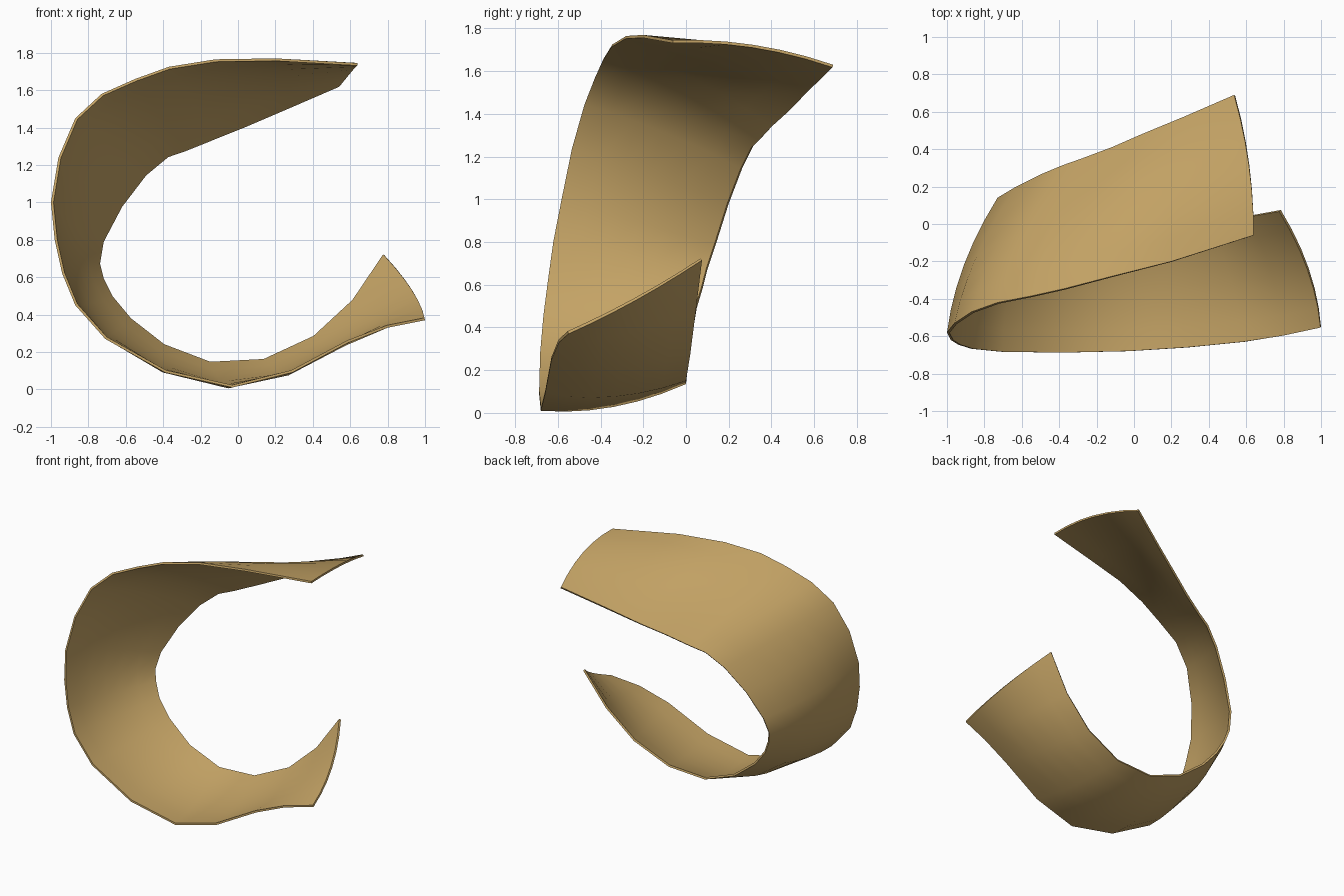
import bpy
from mathutils import Vector

# Matching stations along the two long edges of the curled strip,
# from the lower tip, round the left side, to the upper tip
STATIONS = [
    ((1.00, -0.55, 0.37), (0.785, 0.075, 0.715)),
    ((0.80, -0.595, 0.33), (0.62, 0.045, 0.47)),
    ((0.59, -0.63, 0.25), (0.41, 0.02, 0.275)),
    ((0.29, -0.66, 0.09), (0.14, 0.00, 0.15)),
    ((-0.03, -0.68, 0.01), (-0.15, 0.00, 0.135)),
    ((-0.39, -0.688, 0.09), (-0.40, 0.01, 0.23)),
    ((-0.71, -0.683, 0.27), (-0.58, 0.03, 0.37)),
    ((-0.87, -0.667, 0.45), (-0.68, 0.05, 0.49)),
    ((-0.94, -0.645, 0.62), (-0.73, 0.08, 0.59)),
    ((-0.98, -0.62, 0.80), (-0.75, 0.10, 0.67)),
    ((-1.00, -0.58, 1.00), (-0.73, 0.14, 0.79)),
    ((-0.96, -0.53, 1.24), (-0.63, 0.20, 0.98)),
    ((-0.87, -0.47, 1.45), (-0.50, 0.265, 1.15)),
    ((-0.73, -0.42, 1.58), (-0.38, 0.315, 1.25)),
    ((-0.55, -0.385, 1.66), (-0.28, 0.35, 1.285)),
    ((-0.37, -0.345, 1.725), (-0.12, 0.41, 1.35)),
    ((-0.12, -0.28, 1.765), (0.04, 0.48, 1.415)),
    ((0.20, -0.20, 1.77), (0.27, 0.575, 1.515)),
    ((0.64, -0.06, 1.745), (0.535, 0.69, 1.63)),
]
ACROSS = 6        # faces across the width
BULGE = 0.045     # outward crown of the strip
AXIS = Vector((0, 0, 0.9))

# Crowned cross-sections between the two edges
verts = []
for front, back in STATIONS:
    a, b = Vector(front), Vector(back)
    out = (a + b) / 2 - AXIS
    out.y = 0
    out.normalize()
    for j in range(ACROSS + 1):
        t = j / ACROSS
        verts.append(a.lerp(b, t) + out * (BULGE * 4 * t * (1 - t)))

row = ACROSS + 1
faces = [(i * row + j, (i + 1) * row + j, (i + 1) * row + j + 1, i * row + j + 1)
         for i in range(len(STATIONS) - 1) for j in range(ACROSS)]

mesh = bpy.data.meshes.new("curled_strip")
mesh.from_pydata([tuple(v) for v in verts], [], faces)
mesh.update()
strip = bpy.data.objects.new("curled_strip", mesh)
bpy.context.collection.objects.link(strip)

# Single tan colour
tan = bpy.data.materials.new("tan")
tan.diffuse_color = (0.55, 0.365, 0.13, 1)
mesh.materials.append(tan)

# Thin wall, grown inward
solid = strip.modifiers.new("thickness", 'SOLIDIFY')
solid.thickness = 0.014
solid.offset = -1

bpy.context.view_layer.objects.active = strip
strip.select_set(True)
bpy.ops.object.modifier_apply(modifier="thickness")
bpy.ops.object.shade_smooth_by_angle(angle=0.7)
